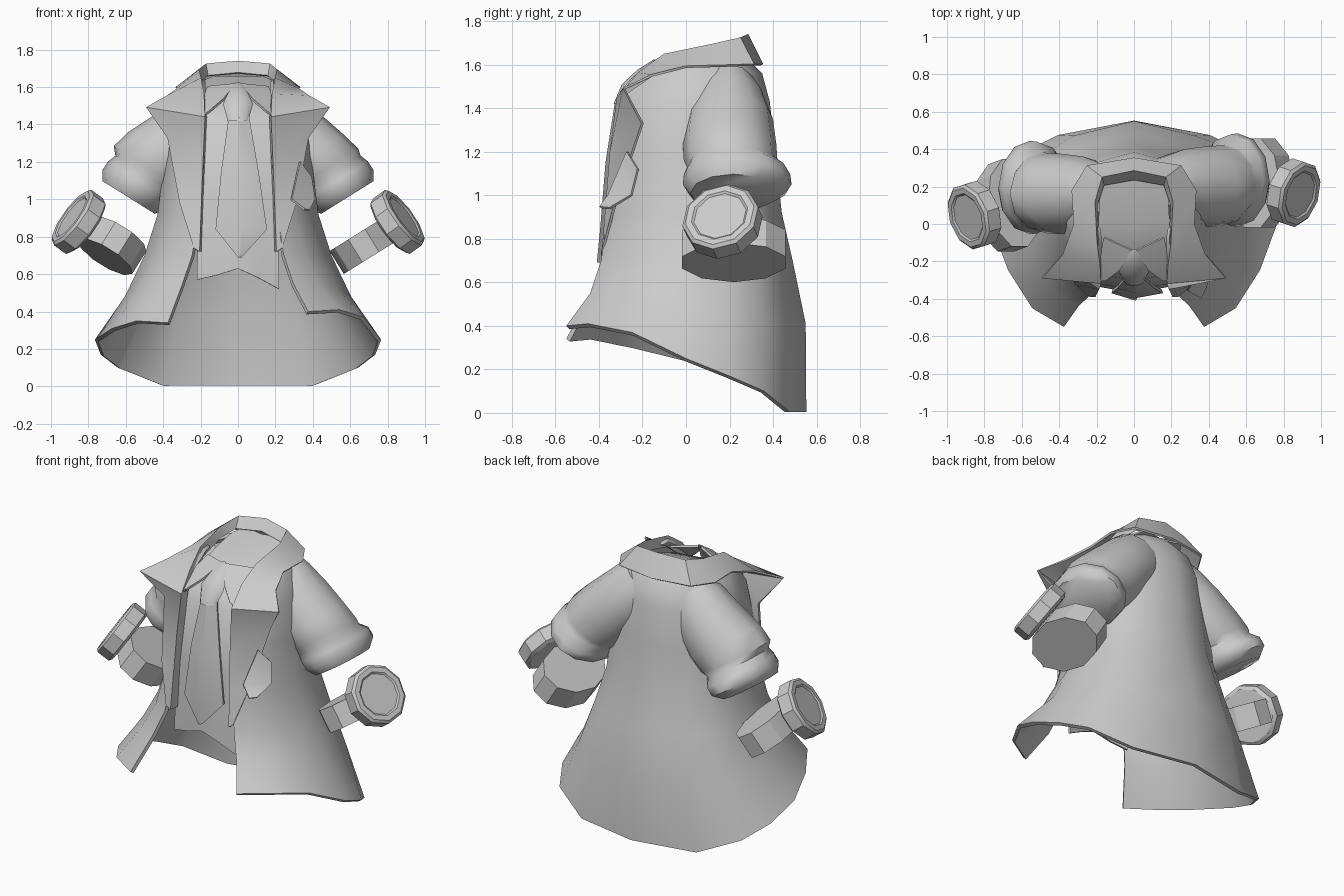
import bpy, bmesh, math
from mathutils import Vector

if "Cube" in bpy.data.objects:
    bpy.data.objects.remove(bpy.data.objects["Cube"])

cloth = bpy.data.materials.new("grey cloth")
cloth.diffuse_color = (0.6, 0.6, 0.6, 1)
cloth.use_nodes = True
cloth.node_tree.nodes["Principled BSDF"].inputs["Base Color"].default_value = cloth.diffuse_color


def finish(name, bm, thick=0.0, offset=-1, angle=40):
    bmesh.ops.recalc_face_normals(bm, faces=bm.faces)
    me = bpy.data.meshes.new(name)
    bm.to_mesh(me)
    bm.free()
    ob = bpy.data.objects.new(name, me)
    bpy.context.collection.objects.link(ob)
    me.materials.append(cloth)
    bpy.ops.object.select_all(action='DESELECT')
    ob.select_set(True)
    bpy.context.view_layer.objects.active = ob
    if thick:
        mod = ob.modifiers.new("thickness", 'SOLIDIFY')
        mod.thickness = thick
        mod.offset = offset
        bpy.ops.object.modifier_apply(modifier=mod.name)
    bpy.ops.object.shade_smooth_by_angle(angle=math.radians(angle))
    return ob


def loft(rows, closed=False, caps=False):
    """Skin a list of equally long point rows."""
    bm = bmesh.new()
    vs = [[bm.verts.new(p) for p in r] for r in rows]
    n = len(rows[0])
    for a, b in zip(vs, vs[1:]):
        for i in range(n if closed else n - 1):
            j = (i + 1) % n
            bm.faces.new((a[i], a[j], b[j], b[i]))
    if caps:
        bm.faces.new(vs[0])
        bm.faces.new(vs[-1])
    return bm


def mirrored(half):
    """Right half (front to centre back) to a full row."""
    return half + [(-x, y, z) for x, y, z in reversed(half[:-1])]


# Coat body: open-fronted flaring shell with a hem dropping to the back
ux = [.49, .71, .88, 1, .96, .84, .53, 0]
uy = [-1, -.82, -.45, 0, .36, .65, .86, 1]
hem_z = [.40, .41, .37, .25, .17, .1, .005, .005]
mid_z = [.55, .54, .52, .48, .44, .42, .41, .41]
rows = []
for w, yf, yb, z in [(.765, .55, .553, hem_z), (.605, .44, .55, mid_z),
                     (.50, .39, .49, .70), (.43, .36, .44, .92),
                     (.395, .34, .41, 1.2), (.36, .30, .385, 1.43),
                     (.30, .2, .35, 1.56), (.22, .08, .27, 1.64)]:
    zs = z if isinstance(z, list) else [z] * 8
    rows.append(mirrored([(max(a * w, min(.19, w) if i < 3 else 0),
                           b * (yf if b < 0 else yb), c)
                          for i, (a, b, c) in enumerate(zip(ux, uy, zs))]))
for i in range(3):  # the left front corner hangs a little lower
    x, y, z = rows[0][14 - i]
    rows[0][14 - i] = (x, y, z - .06)
finish("coat", loft(rows), .022, angle=50)

# Collar and lapels: one folded strip round the neck, turned in at its inner edge
inner = [(.21, -.385, .72), (.2, -.365, .95), (.19, -.345, 1.2), (.18, -.315, 1.44),
         (.185, -.22, 1.56), (.2, -.1, 1.645), (.21, .12, 1.69), (.17, .25, 1.72),
         (0, .285, 1.735)]
outer = [(.235, -.385, .74), (.31, -.32, .98), (.375, -.2, 1.33), (.49, -.285, 1.49),
         (.38, -.16, 1.55), (.32, 0, 1.59), (.33, .18, 1.595), (.25, .31, 1.6),
         (0, .35, 1.6)]
turned = [(x * .96, y * .84, z - (.06 if z > 1.5 else 0)) for x, y, z in inner]
finish("collar_and_lapels", loft([mirrored(turned), mirrored(inner), mirrored(outer)]),
       .012, 0, 35)

# Loose lapel end on the right
finish("lapel_end", loft([[(.33, -.27, 1.2), (.39, -.22, 1.12)],
                          [(.285, -.355, 1.0), (.41, -.25, 1.0)],
                          [(.355, -.395, .945), (.38, -.35, .94)]]), .012, 0)

# Shirt front running up and back over the neck
rows = []
for w, y, z in [(.22, -.35, .55), (.21, -.335, 1.0), (.2, -.285, 1.4), (.19, -.18, 1.52),
                (.19, 0, 1.59), (.18, .17, 1.64), (.13, .25, 1.66)]:
    low = z < .6
    rows.append([(-w, y + .02, z + .02 * low), (-w / 2, y, z + .045 * low),
                 (0, y - .015, z + .08 * low),
                 (w / 2, y, z + .03 * low), (w, y + .02, z - .03 * low)])
finish("shirt", loft(rows), .012)

# Shirt collar points
for s, side in ((1, "right"), (-1, "left")):
    finish("shirt_collar_" + side, loft([
        [(s * .01, -.14, 1.615), (s * .16, -.07, 1.6)],
        [(s * .075, -.245, 1.535), (s * .18, -.17, 1.555)],
        [(s * .15, -.30, 1.47), (s * .195, -.30, 1.44)]]), .014, 0, 25)

# Tie blade and knot
rows = []
for xl, xr, y, z in [(-.05, .06, -.315, 1.44), (-.09, .11, -.36, 1.15),
                     (-.12, .155, -.385, .84), (.0, .02, -.4, .69)]:
    m = (xl + xr) / 2
    rows.append([(xl, y + .015, z), (m, y - .01, z), (xr, y + .015, z)])
finish("tie", loft(rows), .02, -1, 25)
rows = []
for w, y, z in [(.012, -.14, 1.625), (.05, -.2, 1.575), (.08, -.255, 1.51), (.055, -.305, 1.42)]:
    rows.append([(w * math.cos(t * math.tau / 8), y + .5 * w * math.sin(t * math.tau / 8), z)
                 for t in range(8)])
finish("tie_knot", loft(rows, True, True), angle=45)


def ring(c, a, b, axis, n=12):
    """Ellipse square to an axis: a within the xz plane, b across it."""
    u = Vector((-axis.z, 0, axis.x)).normalized()
    v = axis.cross(u).normalized()
    return [Vector(c) + u * a * math.cos(t * math.tau / n)
            + v * b * math.sin(t * math.tau / n) for t in range(n)]


def drum(name, c, axis, profile, spin=0.0):
    """Ten-sided turned part from (radius, height) pairs."""
    q = Vector(axis).to_track_quat('Z', 'Y').to_matrix()
    rows = [[Vector(c) + q @ Vector((r * math.cos(k * math.tau / 10 + spin),
                                     r * math.sin(k * math.tau / 10 + spin), h))
             for k in range(10)] for r, h in profile]
    finish(name, loft(rows, True, True), angle=25)


for s, side, dy, arm, lift, tilt in ((1, "right", 0, 0, 0, 0),
                                     (-1, "left", -.12, -.04, .025, -.2)):
    ax = Vector((s * .53, 0, -.85))
    # Puffed sleeve growing out of the shoulder, with a gathered end
    rows = [ring((s * x, y + arm, z), a, b, ax) for x, y, z, a, b in [
        (.10, .2, 1.50, .19, .12), (.17, .2, 1.45, .19, .16), (.27, .2, 1.35, .2, .2),
        (.38, .2, 1.235, .215 + lift, .215), (.465, .205, 1.16, .21 + lift, .215),
        (.49, .215, 1.13, .195, .21), (.52, .235, 1.095, .205, .245),
        (.555, .235, 1.05, .2, .25), (.585, .22, 1.01, .165, .2)]]
    finish("sleeve_" + side, loft(rows, True, True), angle=50)
    # Wrist cuff
    ca = Vector((s * .53, tilt, -.85)).normalized()
    mid = Vector((s * .672, .22 + dy, .752))
    rows = [ring(mid + ca * h, .17, .25, ca, 10) for h in (-.072, .072)]
    finish("cuff_" + side, loft(rows, True, True), angle=30)
    # Round cuff button with a recessed face
    drum("cuff_button_" + side, (s * .86, .165 + dy, .885), (s * .77, -.25, .56),
         [(.16, -.065), (.181, -.05), (.181, .03), (.165, .043), (.135, .043), (.125, .035)], .3)
